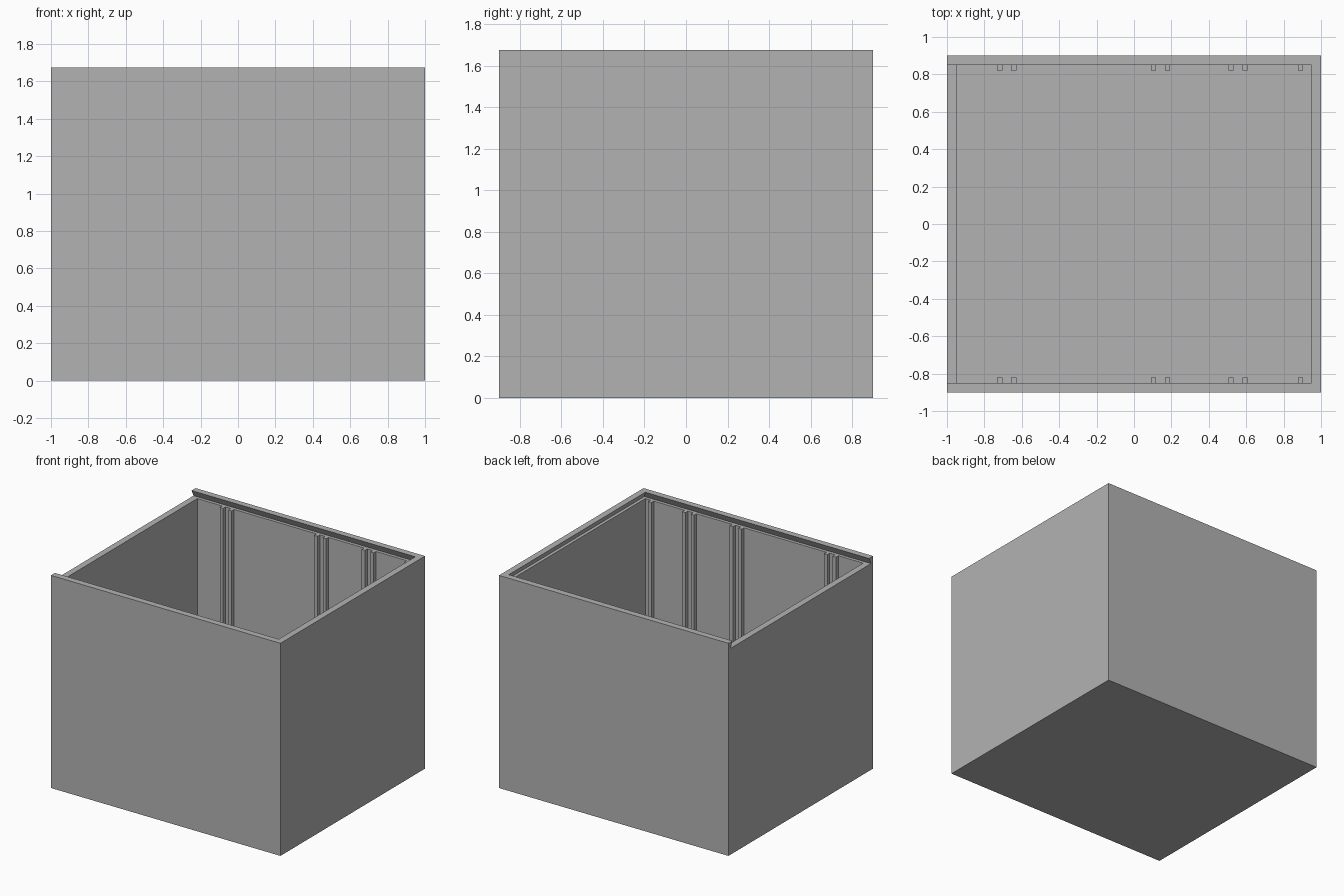
import bpy
import bmesh

if "Cube" in bpy.data.objects:
    bpy.data.objects.remove(bpy.data.objects["Cube"])

LENGTH, WIDTH, HEIGHT = 2.0, 1.8, 1.675
WALL, LEDGE, UNDERCUT = 0.05, 1.625, 0.025
IN_X, IN_Y = LENGTH / 2 - WALL, WIDTH / 2 - WALL

grey = bpy.data.materials.new("plain grey")
grey.use_nodes = True
colour = (0.45, 0.45, 0.45, 1)
grey.diffuse_color = colour
grey.node_tree.nodes["Principled BSDF"].inputs["Base Color"].default_value = colour


def box(name, low, high):
    """Axis-aligned box between two corners."""
    bm = bmesh.new()
    bmesh.ops.create_cube(bm, size=1)
    for v in bm.verts:
        v.co = [l + (c + 0.5) * (h - l) for c, l, h in zip(v.co, low, high)]
    mesh = bpy.data.meshes.new(name)
    bm.to_mesh(mesh)
    bm.free()
    mesh.materials.append(grey)
    obj = bpy.data.objects.new(name, mesh)
    bpy.context.collection.objects.link(obj)
    return obj


def cut(target, cutter):
    """Subtract the cutter from the target and discard it."""
    cutter.hide_render = True
    mod = target.modifiers.new("cut", "BOOLEAN")
    mod.operation = "DIFFERENCE"
    mod.solver = "EXACT"
    mod.object = cutter
    bpy.context.view_layer.objects.active = target
    bpy.ops.object.modifier_apply(modifier=mod.name)
    bpy.data.objects.remove(cutter)


# Open box with walls and floor
body = box("box_body", (-LENGTH / 2, -WIDTH / 2, 0), (LENGTH / 2, WIDTH / 2, HEIGHT))
cut(body, box("cavity_cutter", (-IN_X, -IN_Y, WALL), (IN_X, IN_Y, HEIGHT + 0.1)))

# Dovetail channel for a sliding lid, open at the -x end
rise = HEIGHT - LEDGE
channel = box("lid_channel_cutter", (-LENGTH, -IN_Y, LEDGE), (IN_X, IN_Y, HEIGHT + rise))
for v in channel.data.vertices:
    side = 1 if v.co.y > 0 else -1
    offset = UNDERCUT if v.co.z < HEIGHT else -UNDERCUT
    v.co.y += side * offset
    if v.co.x > 0:
        v.co.x += offset
cut(body, channel)

# Vertical ribs that form divider slots on both long walls
RIB_WIDTH, RIB_DEPTH = 0.028, 0.03
for i, x in enumerate((-0.718, -0.643, 0.104, 0.179, 0.518, 0.593, 0.89), 1):
    for side, name in ((-1, "front"), (1, "back")):
        ys = sorted((side * IN_Y, side * (IN_Y - RIB_DEPTH)))
        box(f"{name}_divider_rib_{i}", (x - RIB_WIDTH / 2, ys[0], WALL),
            (x + RIB_WIDTH / 2, ys[1], LEDGE))
